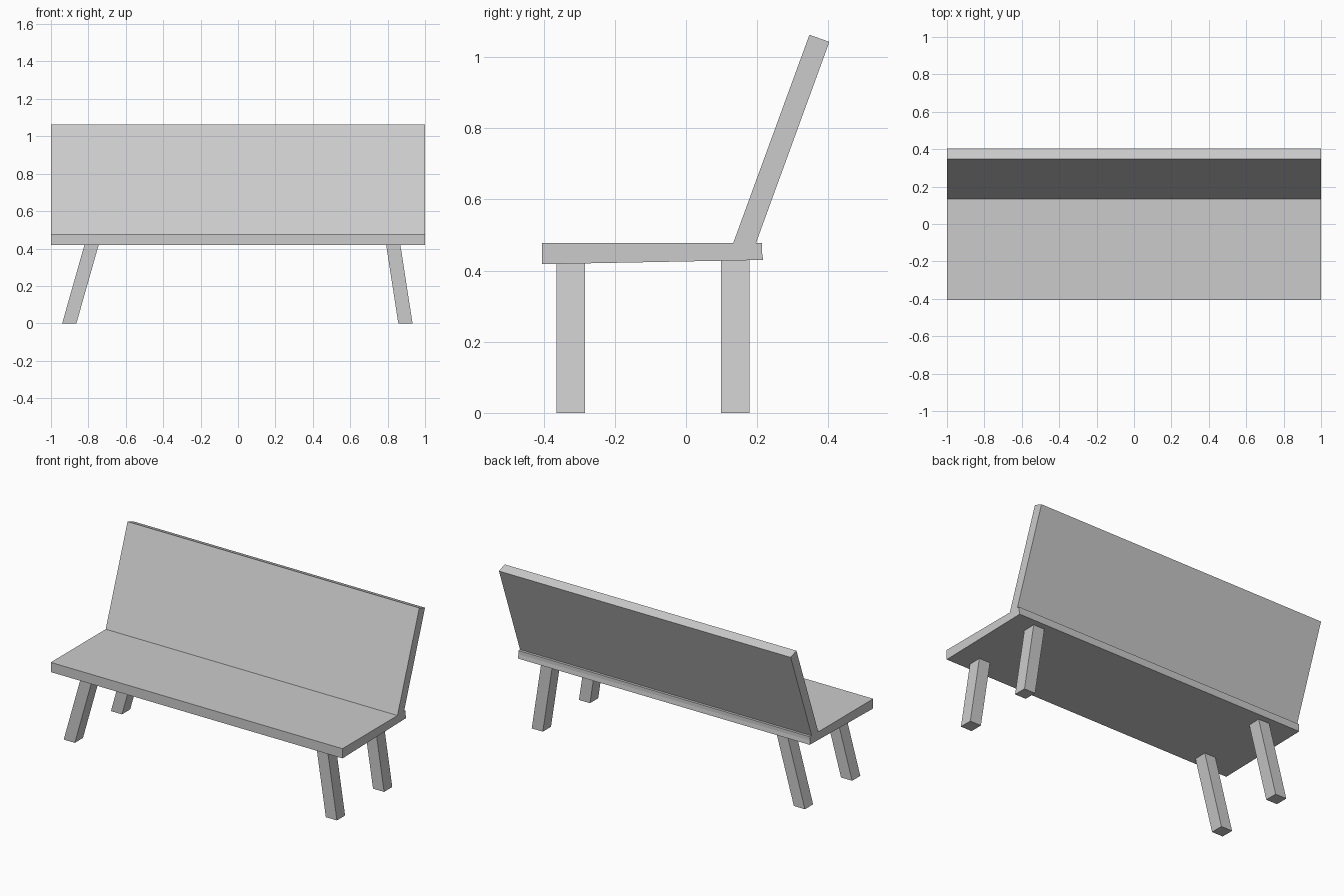
import bpy
import bmesh

cube = bpy.data.objects.get("Cube")
if cube:
    bpy.data.objects.remove(cube, do_unlink=True)

GREY = (0.6, 0.6, 0.6, 1.0)
material = bpy.data.materials.new("light_grey")
material.use_nodes = True
material.diffuse_color = GREY
material.node_tree.nodes["Principled BSDF"].inputs["Base Color"].default_value = GREY


def prism(name, outline, axis, start, end):
    """Extrude a flat outline along x (outline is y, z) or along y (outline is x, z)."""
    def place(a, b, t):
        return (t, a, b) if axis == "x" else (a, t, b)

    bm = bmesh.new()
    face = bm.faces.new([bm.verts.new(place(a, b, start)) for a, b in outline])
    grown = bmesh.ops.extrude_face_region(bm, geom=[face])["geom"]
    moved = [v for v in grown if isinstance(v, bmesh.types.BMVert)]
    bmesh.ops.translate(bm, verts=moved, vec=place(0, 0, end - start))
    bmesh.ops.recalc_face_normals(bm, faces=bm.faces)
    mesh = bpy.data.meshes.new(name)
    bm.to_mesh(mesh)
    bm.free()
    mesh.materials.append(material)
    obj = bpy.data.objects.new(name, mesh)
    bpy.context.collection.objects.link(obj)
    return obj


# Seat plank, slightly thicker at the front
prism("seat", [(-0.405, 0.418), (0.217, 0.43), (0.213, 0.455),
               (0.213, 0.478), (-0.405, 0.478)], "x", -1, 1)

# Leaning backrest, let a little into the seat
prism("backrest", [(0.130, 0.47), (0.194, 0.47), (0.403, 1.043), (0.347, 1.063)],
      "x", -1, 1)

# Splayed legs: foot centre and top centre in x; the right pair leans more
HALF = 0.038
LEG_TOP = 0.44
for side, foot, top in (("right", -0.902, -0.777), ("left", 0.895, 0.827)):
    outline = [(foot - HALF, 0), (foot + HALF, 0),
               (top + HALF, LEG_TOP), (top - HALF, LEG_TOP)]
    for end, y in (("front", -0.324), ("rear", 0.138)):
        prism(f"{end}_{side}_leg", outline, "y", y - 0.04, y + 0.04)
